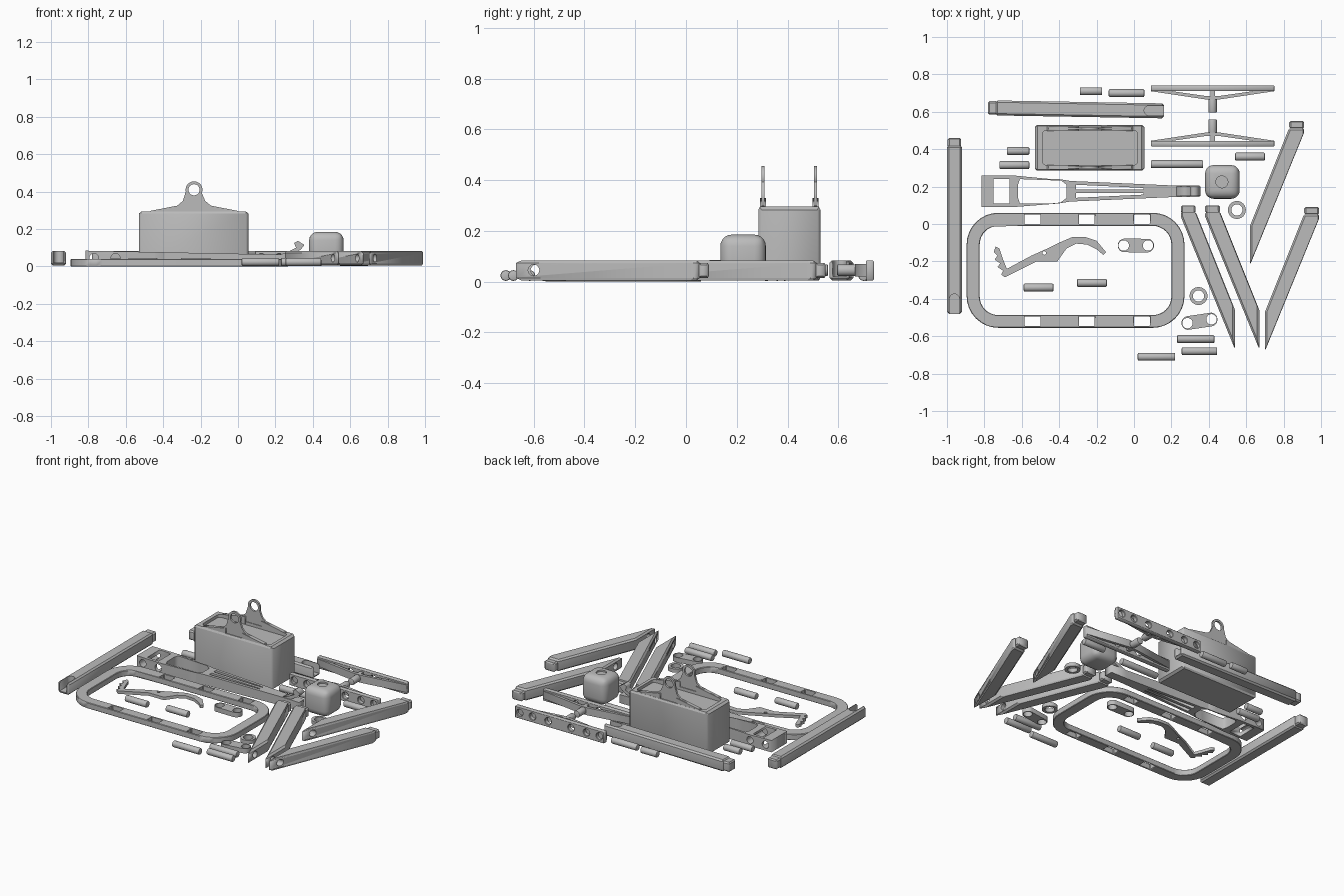
import bpy, bmesh
from math import sin, cos, pi, radians
from mathutils import Matrix

if "Cube" in bpy.data.objects:
    bpy.data.objects.remove(bpy.data.objects["Cube"])

grey = bpy.data.materials.new("plain grey")
grey.use_nodes = True
grey.diffuse_color = (0.5, 0.5, 0.5, 1)
grey.node_tree.nodes["Principled BSDF"].inputs["Base Color"].default_value = (0.5, 0.5, 0.5, 1)
UPRIGHT = Matrix.Rotation(pi / 2, 4, "X")


def add_object(name, mesh):
    obj = bpy.data.objects.new(name, mesh)
    bpy.context.collection.objects.link(obj)
    mesh.materials.clear()
    mesh.materials.append(grey)
    return obj


def bake(obj):
    """Apply the modifiers of an object."""
    bpy.context.view_layer.update()
    graph = bpy.context.evaluated_depsgraph_get()
    old = obj.data
    obj.data = bpy.data.meshes.new_from_object(obj.evaluated_get(graph))
    bpy.data.meshes.remove(old)


def bevel(obj, width, segments=1):
    mod = obj.modifiers.new("Bevel", "BEVEL")
    mod.width, mod.segments, mod.limit_method = width, segments, "ANGLE"
    mod.angle_limit = radians(40)
    bake(obj)
    obj.modifiers.clear()


def smooth(obj, angle=35):
    bpy.ops.object.select_all(action="DESELECT")
    obj.select_set(True)
    bpy.context.view_layer.objects.active = obj
    bpy.ops.object.shade_smooth_by_angle(angle=radians(angle))


def cut(obj, cutter):
    mod = obj.modifiers.new("Cut", "BOOLEAN")
    mod.operation, mod.solver, mod.object = "DIFFERENCE", "EXACT", cutter
    bake(obj)
    obj.modifiers.clear()
    bpy.data.objects.remove(cutter)


def circle(x, y, r, n=24, start=0, sweep=2 * pi):
    return [(x + r * cos(start + sweep * i / n), y + r * sin(start + sweep * i / n)) for i in range(n)]


def rect(x0, x1, y0, y1):
    return [(x0, y0), (x1, y0), (x1, y1), (x0, y1)]


def rounded(x0, x1, y0, y1, r, n=8):
    corners = [(x1 - r, y1 - r), (x0 + r, y1 - r), (x0 + r, y0 + r), (x1 - r, y0 + r)]
    return [(cx + r * cos(pi / 2 * (k + i / n)), cy + r * sin(pi / 2 * (k + i / n)))
            for k, (cx, cy) in enumerate(corners) for i in range(n + 1)]


def prism(name, loops, low, high, upright=False, edge=0):
    """Extrude an outline with holes; upright outlines lie in x and z, and run along -y."""
    curve = bpy.data.curves.new(name, "CURVE")
    curve.dimensions, curve.fill_mode, curve.extrude = "2D", "BOTH", (high - low) / 2
    for loop in loops:
        spline = curve.splines.new("POLY")
        spline.points.add(len(loop) - 1)
        spline.use_cyclic_u = True
        for point, (x, y) in zip(spline.points, loop):
            point.co = (x, y, 0, 1)
    temp = bpy.data.objects.new(name, curve)
    bpy.context.collection.objects.link(temp)
    bpy.context.view_layer.update()
    mesh = bpy.data.meshes.new_from_object(temp.evaluated_get(bpy.context.evaluated_depsgraph_get()))
    bpy.data.objects.remove(temp)
    bm = bmesh.new()
    bm.from_mesh(mesh)
    bmesh.ops.remove_doubles(bm, verts=bm.verts, dist=0.0001)
    bmesh.ops.translate(bm, verts=bm.verts, vec=(0, 0, (low + high) / 2))
    if upright:
        bmesh.ops.transform(bm, matrix=UPRIGHT, verts=bm.verts)
    bmesh.ops.recalc_face_normals(bm, faces=bm.faces)
    bm.to_mesh(mesh)
    bm.free()
    obj = add_object(name, mesh)
    if edge:
        bevel(obj, edge)
    return obj


def rod(name, center, r, length, axis, edge=0):
    bm = bmesh.new()
    turn = {"X": Matrix.Rotation(pi / 2, 4, "Y"), "Y": UPRIGHT, "Z": Matrix()}[axis]
    bmesh.ops.create_cone(bm, cap_ends=True, segments=24, radius1=r, radius2=r, depth=length,
                          matrix=Matrix.Translation(center) @ turn)
    mesh = bpy.data.meshes.new(name)
    bm.to_mesh(mesh)
    bm.free()
    obj = add_object(name, mesh)
    if edge:
        bevel(obj, edge, 2)
    return obj


def place(obj, x, y, angle=0):
    obj.location = (x, y, 0)
    obj.rotation_euler.z = radians(angle)


# Two straight bars with a capped end and a forked end
for name, x, y, angle in (("side_bar", -0.96, -0.01, 0), ("rear_bar", -0.31, 0.613, 89)):
    bar = prism(name, [rect(-0.04, 0.04, -0.47, 0.43)], 0.005, 0.083, edge=0.01)
    slot = rect(-0.026, 0.026, -0.5, -0.39) [:2] + circle(0, -0.39, 0.026, 10, 0, pi) + [(-0.026, -0.39)]
    cut(bar, prism("slot_cutter", [slot], 0.02, 0.1))
    place(bar, x, y, angle)
    place(prism(name + "_cap", [rect(-0.036, 0.036, 0.42, 0.47)], 0.012, 0.076, edge=0.008), x, y, angle)

# Four slanted legs with a mitred foot and a cross hole
for i, (x, y, side) in enumerate(((0.62, -0.22, 1), (0.70, -0.68, 1), (0.67, -0.67, -1), (0.54, -0.67, -1))):
    outline = [(0, 0), (0, 0.21), (0.21, 0.735), (0.29, 0.735), (0.29, 0.71)]
    leg = prism("slanted_leg_%d" % i, [[(x + side * u, y + v) for u, v in outline]], 0.005, 0.083, edge=0.01)
    cut(leg, rod("hole_cutter", (x, y + 0.08, 0.045), 0.022, 0.4, "X"))
    cap = sorted((x + side * 0.21, x + side * 0.29))
    prism("leg_cap_%d" % i, [rect(*cap, y + 0.73, y + 0.77)], 0.014, 0.074, edge=0.008)

# Rounded base frame with slots along both long rails
loops = [rounded(-0.895, 0.27, -0.555, 0.06, 0.17), rounded(-0.825, 0.20, -0.487, -0.01, 0.10)]
for x in (-0.585, -0.295, 0):
    for y in (0.025, -0.52):
        loops.append(rect(x, x + 0.085, y - 0.026, y + 0.026))
smooth(prism("base_frame", loops, 0, 0.04, edge=0.006))

# Storage box with a recessed lid
box = prism("box", [rect(-0.53, 0.055, 0.285, 0.53)], 0.005, 0.295, edge=0.012)
cut(box, prism("lid_cutter", [rounded(-0.49, 0.02, 0.315, 0.50, 0.02, 3)], 0.275, 0.4))

# Lifting lugs on the box
half = [(0.235, 0.285), (0.235, 0.297), (0.09, 0.325), (0.06, 0.35)]
lug = [(-0.235 + u, z) for u, z in half] + circle(-0.235, 0.41, 0.045, 20, -0.4, pi + 0.8)
lug += [(-0.235 - u, z) for u, z in reversed(half)]
for name, y in (("front_lug", 0.31), ("rear_lug", 0.517)):
    smooth(prism(name, [lug, circle(-0.235, 0.41, 0.03)], -y, 0.013 - y, upright=True))
    for side in (-1, 1):
        rib = [(-0.235 + side * u, z) for u, z in ((0.23, 0.28), (0.23, 0.298), (0.06, 0.33), (0.06, 0.28))]
        prism(name + "_rib", [rib], -y - 0.006, 0.019 - y, upright=True)

# Tapered swing arm with openings, side holes and an upturned tongue
top_edge = [(-0.815, 0.083), (-0.65, 0.085), (-0.34, 0.055), (0.23, 0.03), (0.35, 0.03)]
outer = [(x, 0.175 + d) for x, d in top_edge] + [(x, 0.175 - d) for x, d in reversed(top_edge)]
window = [(-0.61, 0.11), (-0.40, 0.11), (-0.36, 0.14), (-0.36, 0.21), (-0.40, 0.24), (-0.61, 0.24), (-0.62, 0.21), (-0.62, 0.14)]
slots = [[(-0.31, 0.175 + s * 0.035), (0.05, 0.175 + s * 0.018), (0.05, 0.175 + s * 0.01), (-0.31, 0.175 + s * 0.01)]
         for s in (-1, 1)]
arm = prism("swing_arm", [outer, rect(-0.75, -0.665, 0.11, 0.24), window] + slots, 0.005, 0.084)
for v in arm.data.vertices:
    if v.co.z > 0.04:
        v.co.z -= 0.02 * (v.co.x + 0.8)
for x in (-0.77, -0.655):
    cut(arm, rod("hole_cutter", (x, 0.175, 0.045), 0.024, 0.4, "Y"))
tongue = [(0.19, 0.05), (0.27, 0.08), (0.31, 0.10), (0.30, 0.125), (0.32, 0.137), (0.355, 0.115), (0.335, 0.09), (0.26, 0.05)]
prism("arm_tongue", [tongue], -0.2, -0.15, upright=True)

# Pair of drilled crossbars with struts and a stud
for name, y, angle in (("rear_crossbar", 0.725, 0), ("front_crossbar", 0.43, 180)):
    holes = [circle(s * x, 0.045, 0.022) for x in (0.085, 0.2, 0.295) for s in (-1, 1)]
    place(prism(name, [rect(-0.33, 0.33, 0.005, 0.083)] + holes, -0.015, 0.015, upright=True, edge=0.003), 0.42, y, angle)
    for s in (-1, 1):
        strut = [(s * u, v) for u, v in ((0.33, 0), (0.33, -0.015), (0.03, -0.06), (0, -0.06), (0, -0.04), (0.04, -0.04), (0.25, -0.01))]
        place(prism(name + "_strut", [strut], 0.02, 0.07), 0.42, y, angle)
    place(prism(name + "_web", [rect(-0.012, 0.012, -0.05, 0)], 0.02, 0.07), 0.42, y, angle)
    stud = rod(name + "_stud", (0, -0.085, 0.045), 0.023, 0.09, "Y", 0.006)
    smooth(stud)
    place(stud, 0.42, y, angle)

# Rounded block with a shallow dimple
block = prism("rounded_block", [rect(0.38, 0.565, 0.135, 0.315)], 0.005, 0.185)
bevel(block, 0.045, 5)
cut(block, rod("dimple_cutter", (0.47, 0.225, 0.19), 0.032, 0.03, "Z"))
smooth(block, 40)

# Loose washers
for i, (x, y) in enumerate(((0.55, 0.075), (0.345, -0.385))):
    smooth(prism("washer_%d" % i, [circle(x, y, 0.048), circle(x, y, 0.03)], 0.005, 0.03))

# Linking clips with an eye at each end
for i, (x, y, angle) in enumerate(((0.01, -0.115, 0), (0.35, -0.52, 9))):
    body = circle(0.06, 0, 0.037, 12, -pi / 2, pi) + circle(-0.06, 0, 0.037, 12, pi / 2, pi)
    clip = prism("clip_%d" % i, [body, circle(0.065, 0, 0.028), circle(-0.065, 0, 0.028)], 0.003, 0.035)
    smooth(clip)
    place(clip, x, y, angle)

# Loose pins
for i, (x, y, length) in enumerate((
        (-0.23, 0.71, 0.12), (-0.04, 0.70, 0.19), (-0.62, 0.39, 0.12), (-0.64, 0.315, 0.16),
        (0.23, 0.32, 0.28), (0.62, 0.36, 0.16), (-0.51, -0.34, 0.16), (-0.225, -0.315, 0.16),
        (0.33, -0.615, 0.20), (0.35, -0.68, 0.19), (0.12, -0.71, 0.20))):
    smooth(rod("pin_%d" % i, (x, y, 0.024), 0.021, length, "X", 0.006))

# Curved ratchet lever
lever = [(-0.74, -0.12), (-0.72, -0.13), (-0.70, -0.19), (-0.68, -0.24), (-0.55, -0.17), (-0.46, -0.13),
         (-0.40, -0.10), (-0.33, -0.07), (-0.26, -0.07), (-0.20, -0.09), (-0.15, -0.15), (-0.165, -0.165),
         (-0.20, -0.135), (-0.25, -0.11), (-0.31, -0.105), (-0.36, -0.13), (-0.41, -0.20), (-0.52, -0.20),
         (-0.69, -0.285), (-0.71, -0.27), (-0.70, -0.25), (-0.73, -0.23), (-0.715, -0.21), (-0.745, -0.19),
         (-0.73, -0.17), (-0.75, -0.15)]
prism("ratchet_lever", [lever, circle(-0.48, -0.155, 0.01, 12)], 0.005, 0.025)
